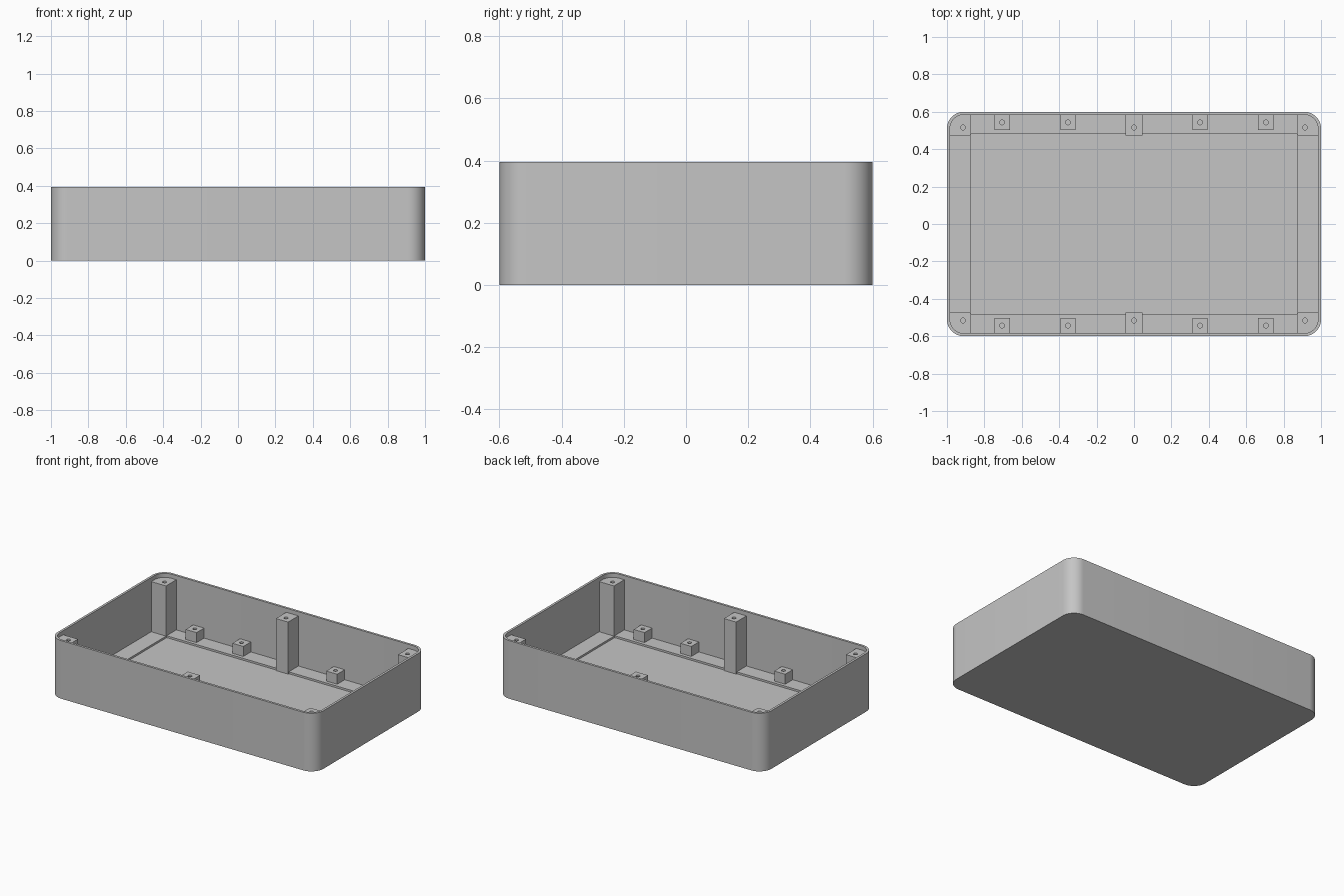
import bpy, bmesh, math

if "Cube" in bpy.data.objects:
    bpy.data.objects.remove(bpy.data.objects["Cube"])

HEIGHT, FLOOR, RECESS = 0.395, 0.026, 0.013
TALL, SHORT = 0.367, 0.094

grey = bpy.data.materials.new("grey plastic")
grey.use_nodes = True
colour = (0.56, 0.56, 0.56, 1)
grey.diffuse_color = colour
grey.node_tree.nodes["Principled BSDF"].inputs["Base Color"].default_value = colour


def arc(cx, cy, r, start, sweep, steps):
    return [(cx + r * math.cos(start + sweep * i / steps),
             cy + r * math.sin(start + sweep * i / steps)) for i in range(steps + 1)]


def rounded_rect(hx, hy, r, steps=12):
    points = []
    for k, (sx, sy) in enumerate([(1, 1), (-1, 1), (-1, -1), (1, -1)]):
        points += arc(sx * (hx - r), sy * (hy - r), r, k * math.pi / 2, math.pi / 2, steps)
    return points


def ring(bm, points, z):
    return [bm.verts.new((x, y, z)) for x, y in points]


def bridge(bm, a, b):
    n = len(a)
    for i in range(n):
        bm.faces.new((a[i], a[(i + 1) % n], b[(i + 1) % n], b[i]))


def finish(name, bm):
    bmesh.ops.recalc_face_normals(bm, faces=bm.faces[:])
    mesh = bpy.data.meshes.new(name)
    bm.to_mesh(mesh)
    bm.free()
    mesh.materials.append(grey)
    obj = bpy.data.objects.new(name, mesh)
    bpy.context.collection.objects.link(obj)
    bpy.ops.object.select_all(action='DESELECT')
    obj.select_set(True)
    bpy.context.view_layer.objects.active = obj
    bpy.ops.object.shade_smooth_by_angle(angle=math.radians(30))
    return obj


# Open tray: outer wall, rim, inner wall, floor border and shallow floor recess
bm = bmesh.new()
outer = rounded_rect(1, 0.6, 0.09)
inner = rounded_rect(0.984, 0.584, 0.074)
recess = rounded_rect(0.873, 0.48, 0.002)
levels = [(outer, 0), (outer, HEIGHT), (inner, HEIGHT), (inner, FLOOR),
          (recess, FLOOR), (recess, RECESS)]
rings = [ring(bm, points, z) for points, z in levels]
for a, b in zip(rings, rings[1:]):
    bridge(bm, a, b)
bm.faces.new(rings[0])
bm.faces.new(rings[-1])
finish("tray", bm)


# Screw post: a prism with a blind hole in its top
def post(name, outline, hole, top, depth):
    bm = bmesh.new()
    base, rim = ring(bm, outline, 0.005), ring(bm, outline, top)
    bridge(bm, base, rim)
    bm.faces.new(base)
    circle = arc(hole[0], hole[1], 0.013, 0, 2 * math.pi, 16)[:-1]
    mouth, bottom = ring(bm, circle, top), ring(bm, circle, top - depth)
    bridge(bm, mouth, bottom)
    bm.faces.new(bottom)
    border = [e for e in bm.edges if all(v in rim for v in e.verts)
              or all(v in mouth for v in e.verts)]
    bmesh.ops.triangle_fill(bm, edges=border, use_beauty=True)
    finish(name, bm)


def block(x, half, y_near, y_far, sy):
    return [(x - half, sy * y_near), (x + half, sy * y_near),
            (x + half, sy * y_far), (x - half, sy * y_far)]


for sy, end in ((-1, "front"), (1, "back")):
    # Tall middle post on each long wall
    post(end + "_middle_post", block(0, 0.046, 0.473, 0.59, sy), (0, sy * 0.516), TALL, 0.1)
    for sx, side in ((1, "left"), (-1, "right")):
        # Tall corner post rounded to follow the wall
        outline = [(0.873, 0.473), (0.99, 0.473)]
        outline += arc(0.91, 0.51, 0.08, 0, math.pi / 2, 10) + [(0.873, 0.59)]
        outline = [(sx * x, sy * y) for x, y in outline]
        post(f"{end}_{side}_corner_post", outline, (sx * 0.914, sy * 0.516), TALL, 0.1)
        # Short floor posts
        for x, place in ((0.353, "inner"), (0.705, "outer")):
            post(f"{end}_{side}_{place}_short_post", block(sx * x, 0.041, 0.503, 0.59, sy),
                 (sx * x, sy * 0.543), SHORT, 0.05)
